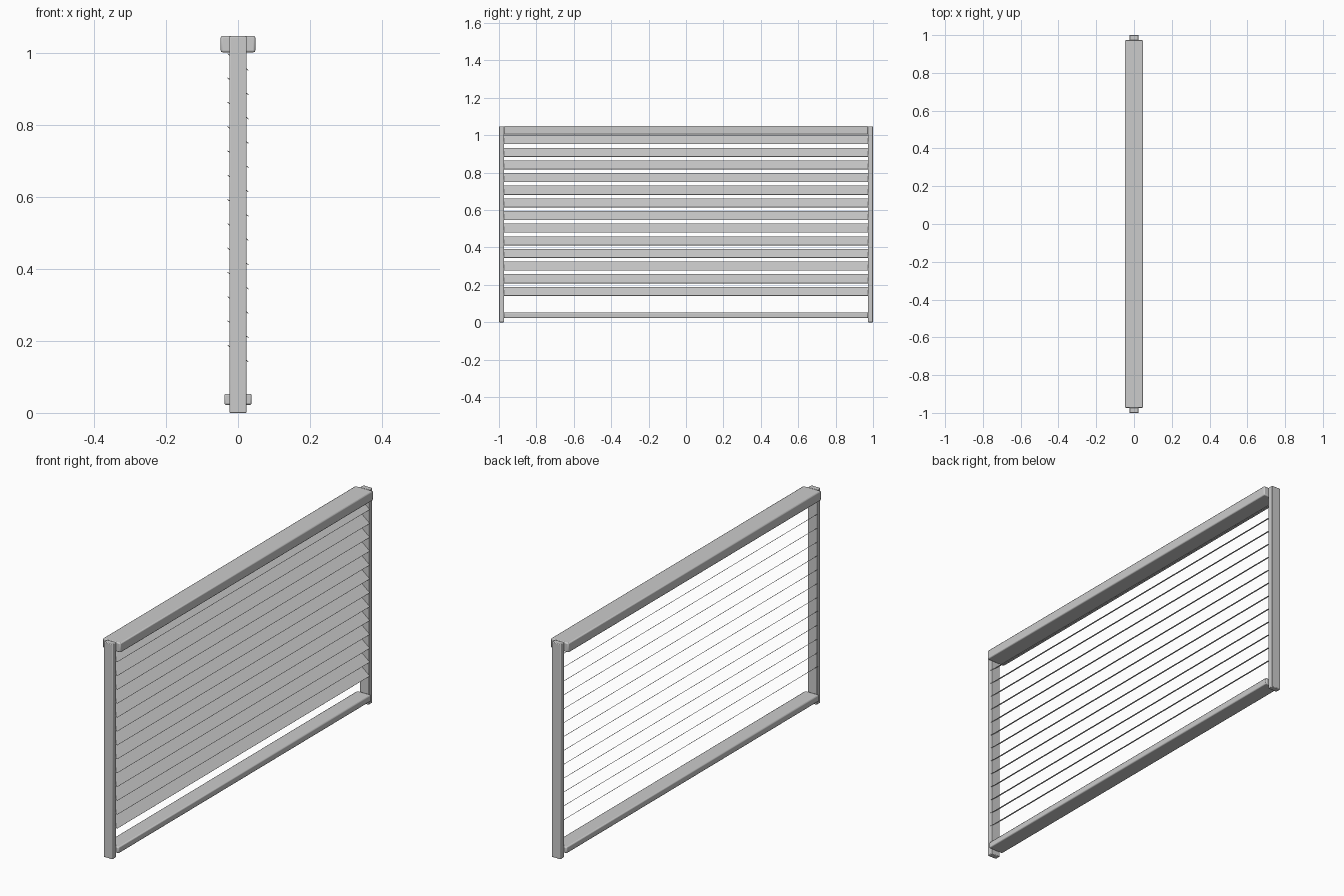
import bpy, math

if "Cube" in bpy.data.objects:
    bpy.data.objects.remove(bpy.data.objects["Cube"])


def box(name, x, y, z, bevel=0.0):
    """Box from (min, max) ranges with optional softened edges."""
    bpy.ops.mesh.primitive_cube_add(
        size=1, location=[(r[0] + r[1]) / 2 for r in (x, y, z)])
    ob = bpy.context.object
    ob.name = name
    ob.scale = [r[1] - r[0] for r in (x, y, z)]
    bpy.ops.object.transform_apply(location=False, rotation=False, scale=True)
    if bevel:
        mod = ob.modifiers.new("soft_edges", 'BEVEL')
        mod.width = bevel
        mod.segments = 2
        bpy.ops.object.shade_smooth_by_angle(angle=math.radians(40))
    return ob


# Side posts
box("front_post", (-0.024, 0.024), (-1.0, -0.972), (0, 1.048), 0.003)
box("back_post", (-0.024, 0.024), (0.972, 1.0), (0, 1.048), 0.003)

# Head rail and bottom rail
box("head_rail", (-0.048, 0.048), (-0.973, 0.973), (1.003, 1.049), 0.005)
box("bottom_rail", (-0.038, 0.038), (-0.973, 0.973), (0.022, 0.053), 0.005)

# Tilted thin slats
count, first, pitch = 13, 0.165, 0.0676
tilt = math.atan2(0.047, 0.058)
width = math.hypot(0.047, 0.058)
for i in range(count):
    z = first + i * pitch
    slat = box(f"slat_{i + 1}", (-width / 2, width / 2), (-0.972, 0.972),
               (z - 0.001, z + 0.001))
    slat.rotation_euler.y = tilt  # +x edge hangs low
